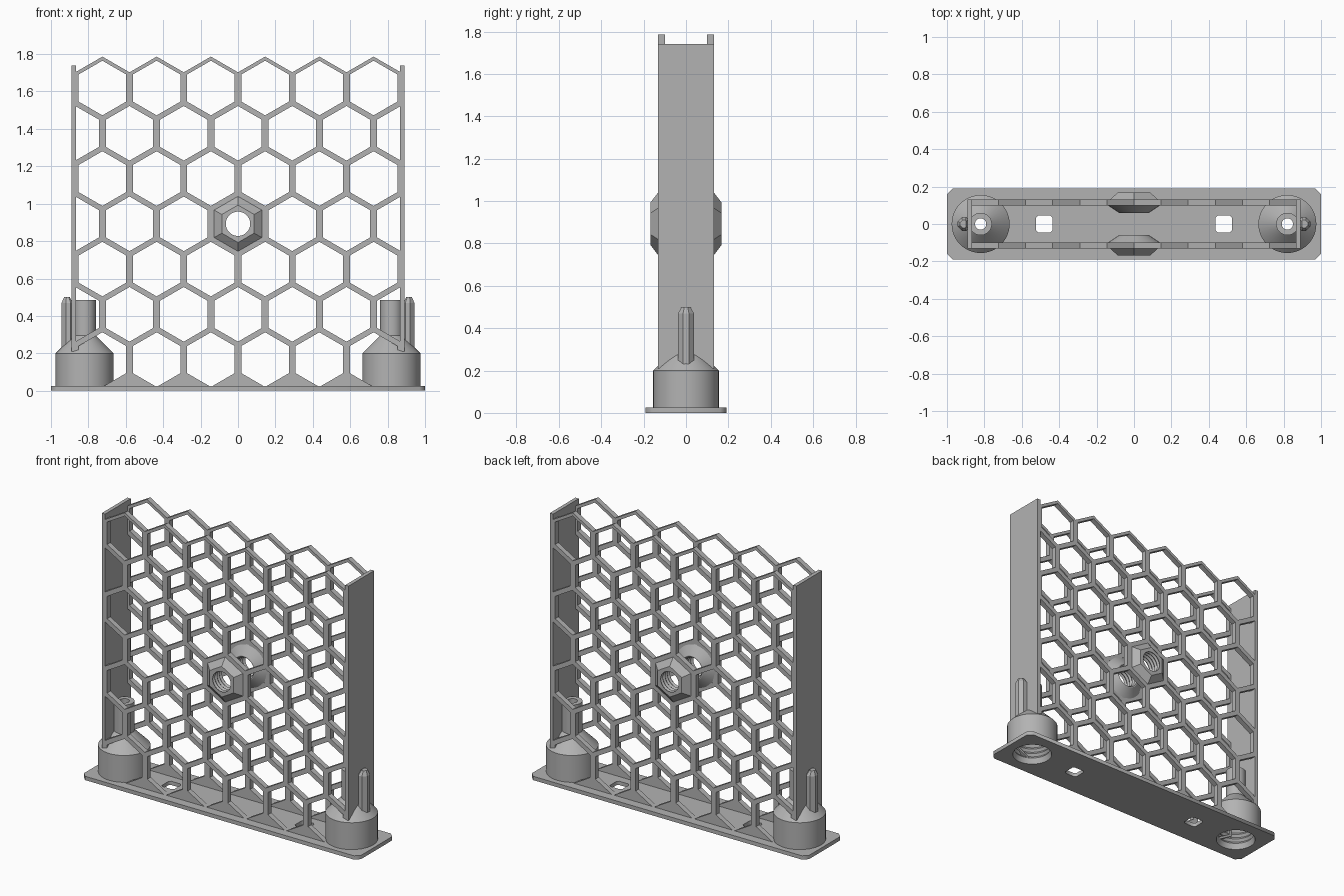
import bpy, bmesh
from math import sin, cos, pi, radians
from mathutils import Vector

cube = bpy.data.objects.get("Cube")
if cube:
    bpy.data.objects.remove(cube, do_unlink=True)

GREY = (0.45, 0.45, 0.45, 1)
mat = bpy.data.materials.new("plain grey")
mat.use_nodes = True
mat.diffuse_color = GREY
mat.node_tree.nodes["Principled BSDF"].inputs["Base Color"].default_value = GREY


def finish(name, bm, smooth=False):
    """Turn a bmesh into a named object with the shared material."""
    bmesh.ops.recalc_face_normals(bm, faces=bm.faces)
    me = bpy.data.meshes.new(name)
    bm.to_mesh(me)
    bm.free()
    me.materials.append(mat)
    ob = bpy.data.objects.new(name, me)
    bpy.context.collection.objects.link(ob)
    if smooth:
        bpy.ops.object.select_all(action='DESELECT')
        ob.select_set(True)
        bpy.context.view_layer.objects.active = ob
        bpy.ops.object.shade_smooth_by_angle(angle=radians(30))
    return ob


def loft(name, loops, closed=False, smooth=False):
    """Skin a list of equal loops; closed joins last to first, else caps."""
    bm = bmesh.new()
    rings = [[bm.verts.new(p) for p in loop] for loop in loops]
    pairs = list(zip(rings, rings[1:]))
    if closed:
        pairs.append((rings[-1], rings[0]))
    else:
        bm.faces.new(rings[0])
        bm.faces.new(rings[-1])
    for a, b in pairs:
        for i in range(len(a)):
            j = (i + 1) % len(a)
            bm.faces.new((a[i], a[j], b[j], b[i]))
    return finish(name, bm, smooth)


def box(name, lo, hi):
    corners = [(lo[0], lo[1]), (hi[0], lo[1]), (hi[0], hi[1]), (lo[0], hi[1])]
    return loft(name, [[(x, y, z) for x, y in corners] for z in (lo[2], hi[2])])


def cut_rect(cx, hx, hy, c):
    """Rectangle outline with chamfered corners."""
    return [(cx + sx * x, sy * y) for sx, sy, flip in
            ((1, 1, 0), (-1, 1, 1), (-1, -1, 0), (1, -1, 1))
            for x, y in (((hx, hy - c), (hx - c, hy)) if not flip
                         else ((hx - c, hy), (hx, hy - c)))]


def circle(cx, r, n=48):
    return [(cx + r * cos(2 * pi * i / n), r * sin(2 * pi * i / n)) for i in range(n)]


# Base plate with round mount openings and square slots
BASE_H = 0.025
MOUNT_X = 0.82
outlines = [cut_rect(0, 1, 0.19, 0.03)]
for s in (-1, 1):
    outlines += [circle(s * MOUNT_X, 0.12), cut_rect(s * 0.48, 0.045, 0.045, 0.012)]
curve = bpy.data.curves.new("base_outline", 'CURVE')
curve.dimensions = '2D'
curve.fill_mode = 'BOTH'
curve.extrude = BASE_H / 2
for pts in outlines:
    sp = curve.splines.new('POLY')
    sp.points.add(len(pts) - 1)
    for p, (x, y) in zip(sp.points, pts):
        p.co = (x, y, 0, 1)
    sp.use_cyclic_u = True
outline_ob = bpy.data.objects.new("base_outline", curve)
bpy.context.collection.objects.link(outline_ob)
bpy.context.view_layer.update()
bm = bmesh.new()
bm.from_mesh(outline_ob.to_mesh())
bpy.data.objects.remove(outline_ob, do_unlink=True)
bmesh.ops.remove_doubles(bm, verts=bm.verts, dist=1e-5)
bmesh.ops.translate(bm, verts=bm.verts, vec=(0, 0, BASE_H / 2))
finish("base_plate", bm)

# Honeycomb panels
PITCH, ROW, MID_Z = 0.29, 0.242, 0.8925
HALF = PITCH / 2
RISE = HALF * 0.5774
APEX = (ROW + RISE) / 2
HOLE = 0.146


def hexagon(cx, cz, half_w, apex, side, lift=0):
    return [Vector((cx + x, 0, cz + z + (lift if z > 0 else 0))) for x, z in
            ((0, apex), (half_w, side), (half_w, -side),
             (0, -apex), (-half_w, -side), (-half_w, side))]


def panel(name, y):
    bm = bmesh.new()
    for row in range(8):
        cz = MID_Z + (3 - row) * ROW
        if row % 2 == 0:
            cols = [(i + 0.5) * PITCH for i in range(-3, 3)]
        else:
            n = 2 if row == 7 else 3
            cols = [i * PITCH for i in range(-n, n + 1)]
        for cx in cols:
            outer = [bm.verts.new(p) for p in
                     hexagon(cx, cz, HALF, APEX, APEX - RISE, 0.005 if row == 0 else 0)]
            if row == 7:            # solid feet below the lowest cells
                bm.faces.new(outer)
                continue
            inner = [bm.verts.new(p) for p in
                     hexagon(cx, cz, HOLE * 0.866, HOLE, HOLE / 2)]
            for i in range(6):
                j = (i + 1) % 6
                bm.faces.new((outer[i], outer[j], inner[j], inner[i]))
    bmesh.ops.remove_doubles(bm, verts=bm.verts, dist=1e-4)
    for co, no in (((0, 0, 0.01), (0, 0, -1)), ((0.875, 0, 0), (1, 0, 0)),
                   ((-0.875, 0, 0), (-1, 0, 0))):
        bmesh.ops.bisect_plane(bm, geom=bm.verts[:] + bm.edges[:] + bm.faces[:],
                               plane_co=co, plane_no=no, clear_outer=True)
    bmesh.ops.translate(bm, verts=bm.verts, vec=(0, y, 0))
    ob = finish(name, bm)
    mod = ob.modifiers.new("thickness", 'SOLIDIFY')
    mod.thickness = 0.034
    mod.offset = 0


panel("front_panel", -0.115)
panel("back_panel", 0.115)


# Threaded hexagonal bosses in the middle of each panel
def boss_loop(y, r, hexed):
    pts = []
    for i in range(48):
        a = 2 * pi * i / 48
        k = cos(pi / 6) / cos(a % (pi / 3) - pi / 6) if hexed else 1
        pts.append((r * k * sin(a), y, MID_Z + r * k * cos(a)))
    return pts


for name, s in (("front_boss", -1), ("back_boss", 1)):
    prof = [(0.06, 0.08, 0), (0.10, 0.14, 0), (0.10, 0.147, 1),
            (0.132, 0.147, 1), (0.168, 0.10, 1)]
    prof += [(0.168 - 0.012 * i, 0.074 if i % 2 else 0.065, 0) for i in range(10)]
    loft(name, [boss_loop(s * y, r, h) for y, r, h in prof], closed=True, smooth=True)

# Side plates, threaded mounts and locating posts
for side, s in (("left", 1), ("right", -1)):
    xs = sorted((s * 0.866, s * 0.89))
    box(side + "_side_plate", (xs[0], -0.132, 0.21), (xs[1], 0.132, 1.74))

    prof = [(0.12, 0.005), (0.155, 0.005), (0.155, 0.2), (0.06, 0.295),
            (0.06, 0.485), (0.03, 0.485), (0.03, 0.2)]
    prof += [(0.108 if i % 2 else 0.12, 0.18 - 0.016 * i) for i in range(10)]
    loft(side + "_mount", [[(x, y, z) for x, y in circle(s * MOUNT_X, r)]
                           for r, z in prof], closed=True, smooth=True)

    section = [(-0.03, -0.025), (-0.02, -0.037), (0.005, -0.037), (0.028, -0.014),
               (0.028, 0.014), (0.005, 0.037), (-0.02, 0.037), (-0.03, 0.025)]
    loft(side + "_post", [[(s * (0.915 + x * k), y * k, z) for x, y in section]
                          for z, k in ((0.18, 1), (0.47, 1), (0.5, 0.55))])
